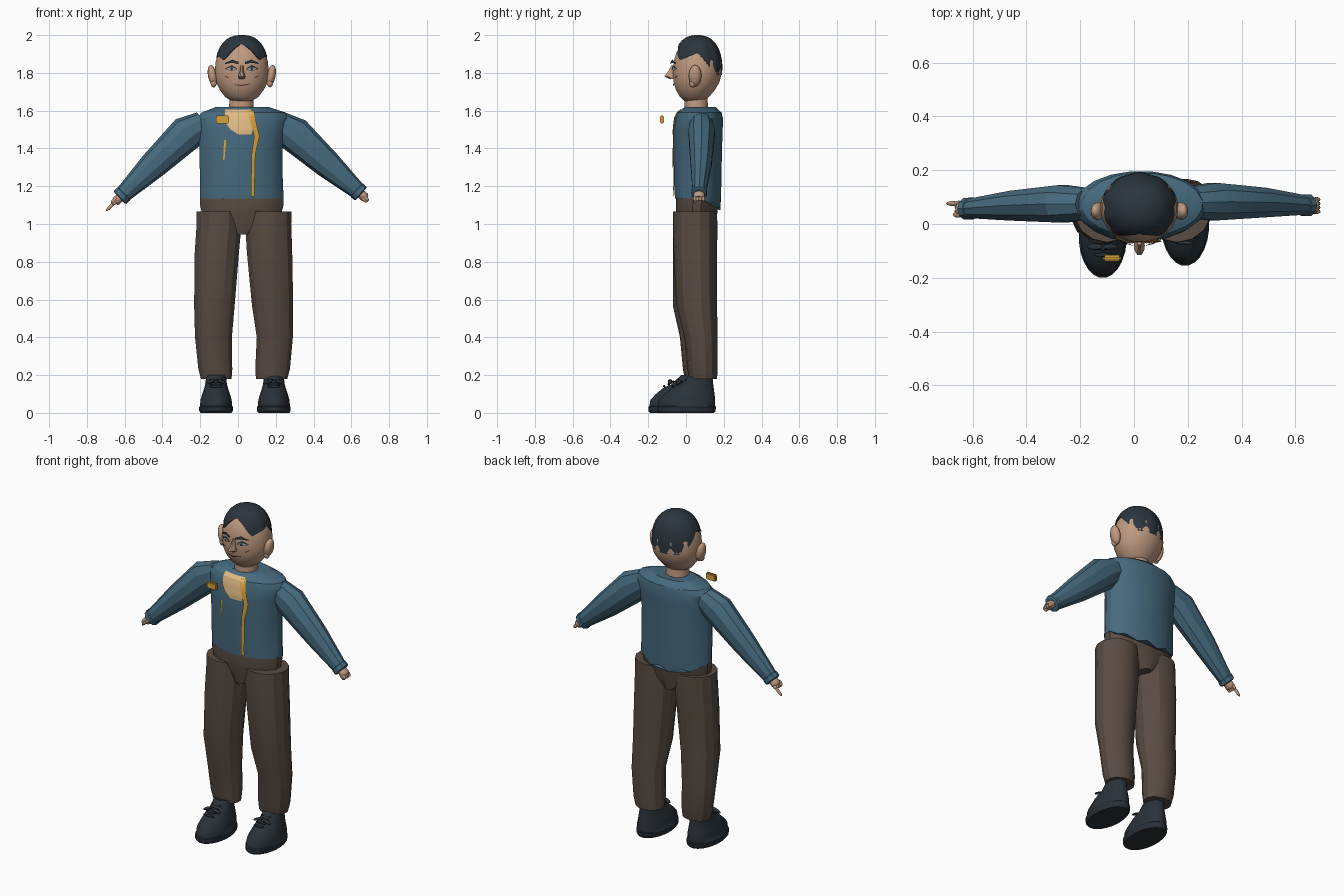
import bpy, bmesh, math
from mathutils import Vector, Matrix
from mathutils.bvhtree import BVHTree

if "Cube" in bpy.data.objects:
    bpy.data.objects.remove(bpy.data.objects["Cube"], do_unlink=True)


def material(name, *rgb):
    mat = bpy.data.materials.new(name)
    mat.use_nodes = True
    mat.diffuse_color = (*rgb, 1)
    mat.node_tree.nodes["Principled BSDF"].inputs["Base Color"].default_value = (*rgb, 1)
    return mat


teal = material("teal cloth", .062, .145, .21)
brown = material("brown cloth", .1, .072, .055)
black = material("blue black hair", .024, .036, .048)
leather = material("dark leather", .022, .032, .042)
skin = material("skin", .52, .32, .215)
gold = material("gold", .68, .36, .04)
cream = material("cream cloth", .75, .49, .23)
white = material("eye white", .45, .4, .36)
lip = material("lip brown", .16, .07, .05)


def finish(name, bm, mat, angle=25, fix_normals=True):
    """Turn a bmesh into a named, shaded object."""
    if fix_normals:
        bmesh.ops.recalc_face_normals(bm, faces=bm.faces)
    mesh = bpy.data.meshes.new(name)
    bm.to_mesh(mesh)
    bm.free()
    mesh.materials.append(mat)
    obj = bpy.data.objects.new(name, mesh)
    bpy.context.collection.objects.link(obj)
    bpy.ops.object.select_all(action="DESELECT")
    obj.select_set(True)
    bpy.context.view_layer.objects.active = obj
    bpy.ops.object.shade_smooth_by_angle(angle=math.radians(angle))
    return obj


def bridge(bm, low, high):
    for i in range(len(low)):
        j = (i + 1) % len(low)
        bm.faces.new((low[i], low[j], high[j], high[i]))


def loft(name, rings, sides, mat, u=Vector((1, 0, 0)), v=Vector((0, 1, 0)), angle=25):
    """Skin elliptical rings (x, y, z, radius along u, radius along v)."""
    bm = bmesh.new()
    loops = []
    for x, y, z, ru, rv in rings:
        turns = [math.tau * (i + .5) / sides for i in range(sides)]
        loops.append([bm.verts.new(Vector((x, y, z)) + u * ru * math.cos(t) + v * rv * math.sin(t))
                      for t in turns])
    for low, high in zip(loops, loops[1:]):
        bridge(bm, low, high)
    bm.faces.new(loops[0])
    bm.faces.new(loops[-1])
    return finish(name, bm, mat, angle)


def ball(name, centre, radii, mat, tilt=0):
    bm = bmesh.new()
    bmesh.ops.create_uvsphere(bm, u_segments=12, v_segments=8, radius=1)
    bm.transform(Matrix.Translation(centre) @ Matrix.Rotation(tilt, 4, "Y")
                 @ Matrix.Diagonal((*radii, 1)))
    return finish(name, bm, mat, 50)


def surface(obj):
    mesh = obj.data
    return BVHTree.FromPolygons([p.co for p in mesh.vertices], [list(f.vertices) for f in mesh.polygons])


def plate(name, tree, path, mat, upright=True, lift=.006):
    """Thin band wrapped on the front of a body; path holds (x, z, half width)."""
    bm = bmesh.new()
    rows, steps = [], 4
    samples = [Vector(a).lerp(Vector(b), s / steps) for a, b in zip(path, path[1:]) for s in range(steps)]
    for x, z, w in samples + [Vector(path[-1])]:
        row = []
        for k in range(-2, 3):
            px, pz = (x + w * k / 2, z) if upright else (x, z + w * k / 2)
            hit = tree.ray_cast(Vector((px, -1, pz)), Vector((0, 1, 0)))[0]
            hit = hit or tree.find_nearest(Vector((px, -.1, pz)))[0]
            row.append(bm.verts.new((px, hit.y - lift, pz)))
        rows.append(row)
    for a, b in zip(rows, rows[1:]):
        for k in range(4):
            face = bm.faces.new((a[k], a[k + 1], b[k + 1], b[k]))
            face.normal_update()
            if face.normal.y > 0:
                face.normal_flip()
    return finish(name, bm, mat, fix_normals=False)


# Jacket body, with a ragged hem dropping at the back
torso = loft("jacket_body", [
    (.02, .062, 1.135, .225, .122), (.018, .062, 1.22, .222, .127), (.015, .062, 1.4, .222, .13),
    (.02, .065, 1.5, .235, .131), (.025, .07, 1.56, .245, .127), (.03, .072, 1.59, .225, .118),
    (.022, .075, 1.62, .14, .082)], 20, teal)
for i, vert in enumerate(torso.data.vertices[:20]):
    back = max(0, (vert.co.y - .08) / .1)
    vert.co.z -= back * (.035 + .025 * (i % 2))

# Jacket trim and floating badge
body = surface(torso)
plate("shirt_patch", body, [(.0, 1.605, .07), (.01, 1.535, .075), (.02, 1.5, .06), (.035, 1.475, .035)], cream)
plate("zip_trim", body, [(.065, 1.6, .016), (.1, 1.465, .014), (.082, 1.37, .01), (.077, 1.145, .009)],
      gold, lift=.009)
plate("pocket_trim", body, [(-.068, 1.445, .006), (-.075, 1.34, .004)], gold)
bm = bmesh.new()
bmesh.ops.create_cube(bm, size=1)
bm.transform(Matrix.Translation((-.082, -.127, 1.553)) @ Matrix.Diagonal((.068, .022, .042, 1)))
bmesh.ops.bevel(bm, geom=bm.edges[:], offset=.006, segments=2, affect="EDGES")
finish("badge", bm, gold)

# Sleeves, cuffs and hands: (side, shoulder, upper arm, elbow, wrist)
arms = {
    "right": [(-.17, .075, 1.54), (-.265, .075, 1.485), (-.45, .068, 1.31), (-.62, .057, 1.145)],
    "left": [(.2, .08, 1.54), (.295, .083, 1.477), (.475, .08, 1.315), (.645, .07, 1.165)]}
for side, points in arms.items():
    points = [Vector(p) for p in points]
    along = (points[3] - points[1]).normalized()
    u = Vector((0, 1, 0))
    v = along.cross(u).normalized()
    sizes = [(.06, .07), (.073, .095), (.058, .074), (.036, .043)]
    loft(side + "_sleeve", [(*p, *s) for p, s in zip(points, sizes)], 10, teal, u, v)
    wrist = points[3]
    loft(side + "_cuff", [(*(wrist + along * d), r, r * 1.15) for d, r in
                          ((-.025, .038), (-.02, .042), (.005, .042), (.01, .034))], 10, teal, u, v)
    loft(side + "_palm", [(*(wrist + along * d), r, r * .8) for d, r in
                          ((-.01, .022), (.015, .03), (.035, .031), (.045, .022))], 10, skin, u, v, 50)
    lean = math.copysign(math.pi / 4, along.x)
    for k in range(4):
        tip = wrist + along * .045 + u * (k - 1.5) * .015
        ball(f"{side}_finger_{k}", tip, (.011, .009, .018), skin, -lean)
    ball(side + "_thumb", wrist + along * .04 - u * .02 - v * .01, (.011, .012, .022), skin, -lean)
    if side == "right":
        ball("right_pointing_finger", wrist + along * .075 + u * .022, (.009, .009, .034), skin, -lean)

# Trousers: seat and two legs
loft("trouser_seat", [(.02, .06, .945, .04, .095), (.02, .056, 1.06, .215, .112),
                      (.02, .058, 1.1, .225, .114), (.02, .06, 1.14, .226, .115)], 16, brown)
loft("right_leg", [
    (-.115, .062, .18, .083, .068), (-.12, .062, .23, .092, .078), (-.13, .058, .4, .1, .09),
    (-.125, .038, .57, .11, .108), (-.112, .046, .85, .12, .114), (-.1, .048, 1.0, .122, .118),
    (-.1, .048, 1.065, .122, .116)], 14, brown)
loft("left_leg", [
    (.178, .09, .18, .085, .074), (.183, .088, .23, .094, .08), (.195, .08, .4, .098, .088),
    (.183, .056, .57, .112, .108), (.167, .05, .85, .123, .115), (.16, .048, 1.0, .125, .118),
    (.16, .048, 1.065, .126, .116)], 14, brown)

# Shoes: (height, toe y, heel y, half width), then laces
shoe = [(0, -.145, .15, .082), (.01, -.155, .158, .09), (.032, -.156, .16, .09), (.036, -.15, .156, .086),
        (.07, -.145, .156, .083), (.1, -.115, .152, .074), (.13, -.08, .148, .064),
        (.15, -.035, .145, .058), (.2, .02, .14, .052)]
for side, x, shift in (("right", -.116, -.045), ("left", .19, 0)):
    loft(side + "_shoe", [(x, (toe + heel) / 2 + shift, z, w, (heel - toe) / 2)
                          for z, toe, heel, w in shoe], 24, leather, angle=40)
    for k in range(4):
        ball(f"{side}_lace_{k}", (x, -.07 + k * .024 + shift, .14 + k * .012), (.036, .007, .007), leather)
    for way in (-1, 1):
        ball(f"{side}_bow_{way}", (x + way * .03, -.04 + shift, .165), (.03, .012, .008), leather, way * .4)

# Neck, head and ears
loft("neck", [(.018, .055, 1.59, .068, .065), (.018, .052, 1.7, .062, .06)], 16, skin, angle=40)
head = loft("head", [
    (.02, .045, 1.652, .055, .055), (.02, .045, 1.672, .088, .076), (.02, .05, 1.71, .117, .104),
    (.02, .056, 1.75, .137, .122), (.02, .06, 1.8, .145, .13), (.02, .061, 1.86, .139, .127),
    (.02, .062, 1.91, .122, .113), (.02, .062, 1.955, .083, .078), (.02, .062, 1.975, .03, .03)],
    28, skin, angle=60)
for side, x in (("right", -.135), ("left", .175)):
    way = math.copysign(1, x)
    ball(side + "_ear", (x, .048, 1.785), (.024, .034, .058), skin, way * .2)
    ball(side + "_ear_lobe", (x - way * .006, .035, 1.745), (.016, .018, .022), skin)

# Hair cap: the lower edge follows a parted hairline, the locks are fluted
hairline = [(0, 1.955), (.35, 1.93), (.75, 1.865), (1.1, 1.885), (1.6, 1.905), (2.1, 1.83), (2.5, 1.79), (3.2, 1.79)]


def hair_edge(turn):
    for (a, low), (b, high) in zip(hairline, hairline[1:]):
        if a <= turn <= b:
            return low + (high - low) * (turn - a) / (b - a)


bm = bmesh.new()
columns, rows = 48, 9
loops = []
for r in range(rows):
    loop = []
    for c in range(columns):
        turn = math.tau * c / columns - math.pi
        start = math.asin((hair_edge(abs(turn)) - 1.83) / .17)
        tilt = start + (math.radians(86) - start) * r / (rows - 1)
        groove = 1 - .035 * abs(math.sin(turn * 5)) ** 6 * math.cos(tilt)
        reach = groove * math.cos(tilt) ** .8
        loop.append(bm.verts.new((.02 + .143 * reach * math.sin(turn), .061 - .132 * reach * math.cos(turn),
                                  1.83 + .17 * math.sin(tilt))))
    loops.append(loop)
inner = [bm.verts.new(Vector((.02, .061, p.co.z)).lerp(p.co, .9)) for p in loops[0]]
for low, high in zip([inner] + loops, loops):
    bridge(bm, low, high)
bm.faces.new(loops[-1])
finish("hair", bm, black, 45)

# Face
face = surface(head)
loft("nose", [(.02, -.07, 1.768, .016, .018), (.02, -.08, 1.782, .021, .038),
              (.02, -.075, 1.805, .012, .022), (.02, -.068, 1.84, .008, .01)], 8, skin, angle=40)
for side, way in (("right", -1), ("left", 1)):
    def across(*spots):
        return [(.02 + way * x, z, w) for x, z, w in spots]
    plate(side + "_brow", face, across((.018, 1.852, .006), (.05, 1.862, .008), (.088, 1.85, .003)),
          black, False, .016)
    plate(side + "_eye_rim", face, across((.025, 1.82, .003), (.052, 1.826, .015), (.085, 1.822, .003)),
          black, False, .008)
    plate(side + "_eye", face, across((.03, 1.82, .002), (.052, 1.822, .009), (.08, 1.821, .002)),
          white, False, .011)
    plate(side + "_iris", face, across((.046, 1.822, .004), (.053, 1.822, .009), (.06, 1.822, .004)),
          black, False, .014)
    plate(side + "_cheek_line", face, across((.068, 1.775, .002), (.08, 1.779, .004), (.09, 1.786, .002)),
          lip, False, .006)
plate("mouth", face, [(-.022, 1.738, .002), (.02, 1.733, .004), (.065, 1.742, .002)], lip, False, .007)
